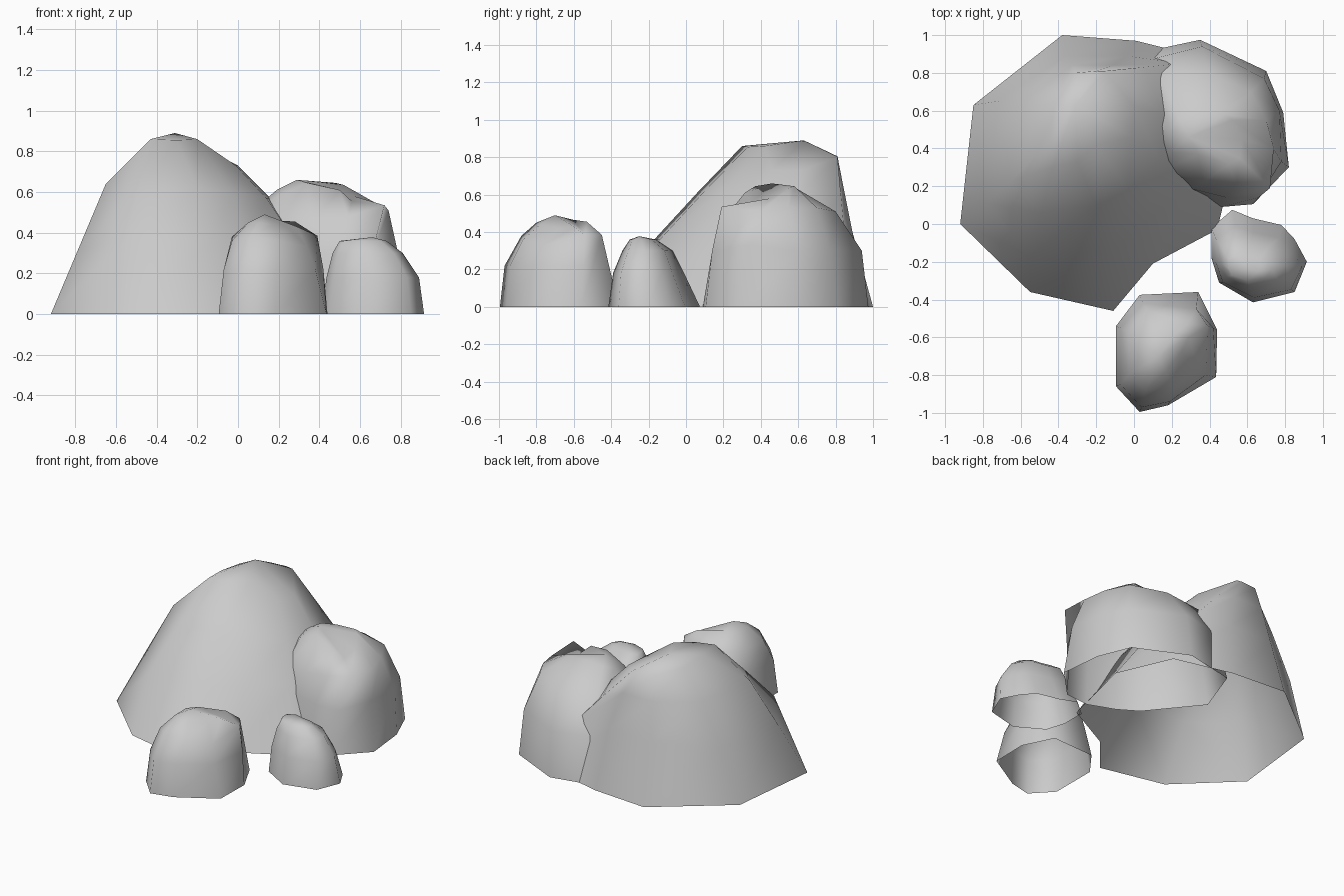
import bpy
import bmesh

stone = bpy.data.materials.new("stone_grey")
stone.diffuse_color = (0.6, 0.6, 0.6, 1)


def rock(name, columns, apex):
    """Skin a ring of upright point columns, closed by an apex and open underneath."""
    bm = bmesh.new()
    cols = [[bm.verts.new(p) for p in col] for col in columns]
    tip = bm.verts.new(apex)
    for a, b in zip(cols, cols[1:] + cols[:1]):
        for k in range(len(a) - 1):
            bm.faces.new((a[k], b[k], b[k + 1], a[k + 1]))
        bm.faces.new((a[-1], b[-1], tip))
    for f in bm.faces:
        f.smooth = True
    mesh = bpy.data.meshes.new(name)
    bm.to_mesh(mesh)
    bm.free()
    mesh.materials.append(stone)
    bpy.context.collection.objects.link(bpy.data.objects.new(name, mesh))


def squeezed(outline, rings):
    """Columns from a ground outline fitted into smaller boxes (z, x0, x1, y0, y1)."""
    xs, ys = zip(*outline)
    ax, bx, ay, by = min(xs), max(xs), min(ys), max(ys)
    return [[(x, y, 0)] + [(x0 + (x - ax) / (bx - ax) * (x1 - x0),
                            y0 + (y - ay) / (by - ay) * (y1 - y0), z)
                           for z, x0, x1, y0, y1 in rings] for x, y in outline]


# Columns run anticlockwise seen from above, each from the ground up
# Tall boulder at the back left
rock("large_boulder", [
    [(-0.92, 0, 0), (-0.785, 0.11, 0.32), (-0.65, 0.23, 0.64), (-0.44, 0.45, 0.85)],
    [(-0.55, -0.36, 0), (-0.55, -0.17, 0.36), (-0.49, 0.06, 0.61), (-0.43, 0.30, 0.86)],
    [(-0.11, -0.46, 0), (-0.12, -0.14, 0.36), (-0.20, 0.10, 0.62), (-0.30, 0.33, 0.855)],
    [(0.10, -0.21, 0), (0.05, 0, 0.36), (-0.03, 0.18, 0.60), (-0.20, 0.42, 0.86)],
    [(0.44, -0.03, 0), (0.28, 0.17, 0.36), (0.14, 0.33, 0.57), (-0.01, 0.46, 0.73)],
    [(0.57, 0.50, 0), (0.32, 0.55, 0.36), (0.16, 0.58, 0.57), (0, 0.62, 0.73)],
    [(0.41, 0.87, 0), (0.25, 0.85, 0.36), (0.05, 0.83, 0.58), (-0.155, 0.81, 0.80)],
    [(0.01, 0.97, 0), (-0.04, 0.89, 0.40), (-0.11, 0.84, 0.65), (-0.20, 0.81, 0.805)],
    [(-0.38, 1.0, 0), (-0.36, 0.89, 0.40), (-0.33, 0.84, 0.65), (-0.31, 0.80, 0.805)],
    [(-0.85, 0.63, 0), (-0.72, 0.65, 0.36), (-0.58, 0.65, 0.64), (-0.43, 0.63, 0.83)],
], (-0.31, 0.63, 0.89))

# Medium boulder leaning into the tall one, with a raised front right corner
rock("medium_boulder", [
    [(-0.12, 0.57, 0), (-0.06, 0.56, 0.32), (0.06, 0.56, 0.50), (0.19, 0.50, 0.61)],
    [(0.15, 0.24, 0), (0.15, 0.26, 0.32), (0.17, 0.29, 0.44), (0.20, 0.38, 0.58)],
    [(0.28, 0.16, 0), (0.31, 0.185, 0.30), (0.36, 0.22, 0.45), (0.34, 0.37, 0.645)],
    [(0.46, 0.09, 0), (0.49, 0.14, 0.30), (0.54, 0.21, 0.48), (0.50, 0.315, 0.61)],
    [(0.63, 0.105, 0), (0.66, 0.14, 0.30), (0.72, 0.19, 0.535), (0.56, 0.35, 0.555)],
    [(0.82, 0.30, 0), (0.78, 0.33, 0.33), (0.74, 0.40, 0.51), (0.57, 0.45, 0.58)],
    [(0.79, 0.59, 0), (0.77, 0.60, 0.30), (0.70, 0.55, 0.525), (0.52, 0.55, 0.635)],
    [(0.70, 0.81, 0), (0.69, 0.77, 0.30), (0.62, 0.70, 0.53), (0.48, 0.58, 0.645)],
    [(0.35, 0.975, 0), (0.36, 0.94, 0.30), (0.40, 0.80, 0.51), (0.35, 0.57, 0.645)],
    [(0, 0.90, 0), (0.06, 0.865, 0.31), (0.13, 0.80, 0.48), (0.24, 0.56, 0.63)],
], (0.29, 0.46, 0.66))

# Small rock at the front, with a dip behind its peak
rock("front_rock", [
    [(-0.095, -0.54, 0), (-0.07, -0.55, 0.22), (-0.03, -0.57, 0.38), (0.05, -0.63, 0.45)],
    [(-0.095, -0.86, 0), (-0.07, -0.85, 0.22), (-0.03, -0.80, 0.36), (0.05, -0.75, 0.45)],
    [(0.03, -0.995, 0), (0.04, -0.97, 0.22), (0.06, -0.88, 0.38), (0.10, -0.80, 0.45)],
    [(0.18, -0.96, 0), (0.19, -0.94, 0.22), (0.21, -0.87, 0.36), (0.17, -0.78, 0.44)],
    [(0.435, -0.81, 0), (0.38, -0.80, 0.22), (0.34, -0.76, 0.33), (0.25, -0.68, 0.42)],
    [(0.44, -0.56, 0), (0.42, -0.55, 0.22), (0.39, -0.54, 0.385), (0.29, -0.60, 0.43)],
    [(0.34, -0.36, 0), (0.33, -0.45, 0.385), (0.28, -0.53, 0.455), (0.22, -0.58, 0.435)],
    [(0.03, -0.375, 0), (0.05, -0.42, 0.22), (0.07, -0.46, 0.38), (0.12, -0.60, 0.465)],
], (0.13, -0.70, 0.49))

# Smallest rock at the right
rock("side_rock", squeezed(
    [(0.41, -0.02), (0.41, -0.18), (0.45, -0.31), (0.63, -0.415), (0.85, -0.36),
     (0.915, -0.20), (0.85, -0.08), (0.78, -0.005), (0.63, 0.03), (0.52, 0.075)],
    [(0.18, 0.435, 0.89, -0.39, -0.01), (0.30, 0.465, 0.81, -0.34, -0.07),
     (0.36, 0.50, 0.73, -0.30, -0.16)]), (0.66, -0.25, 0.378))
